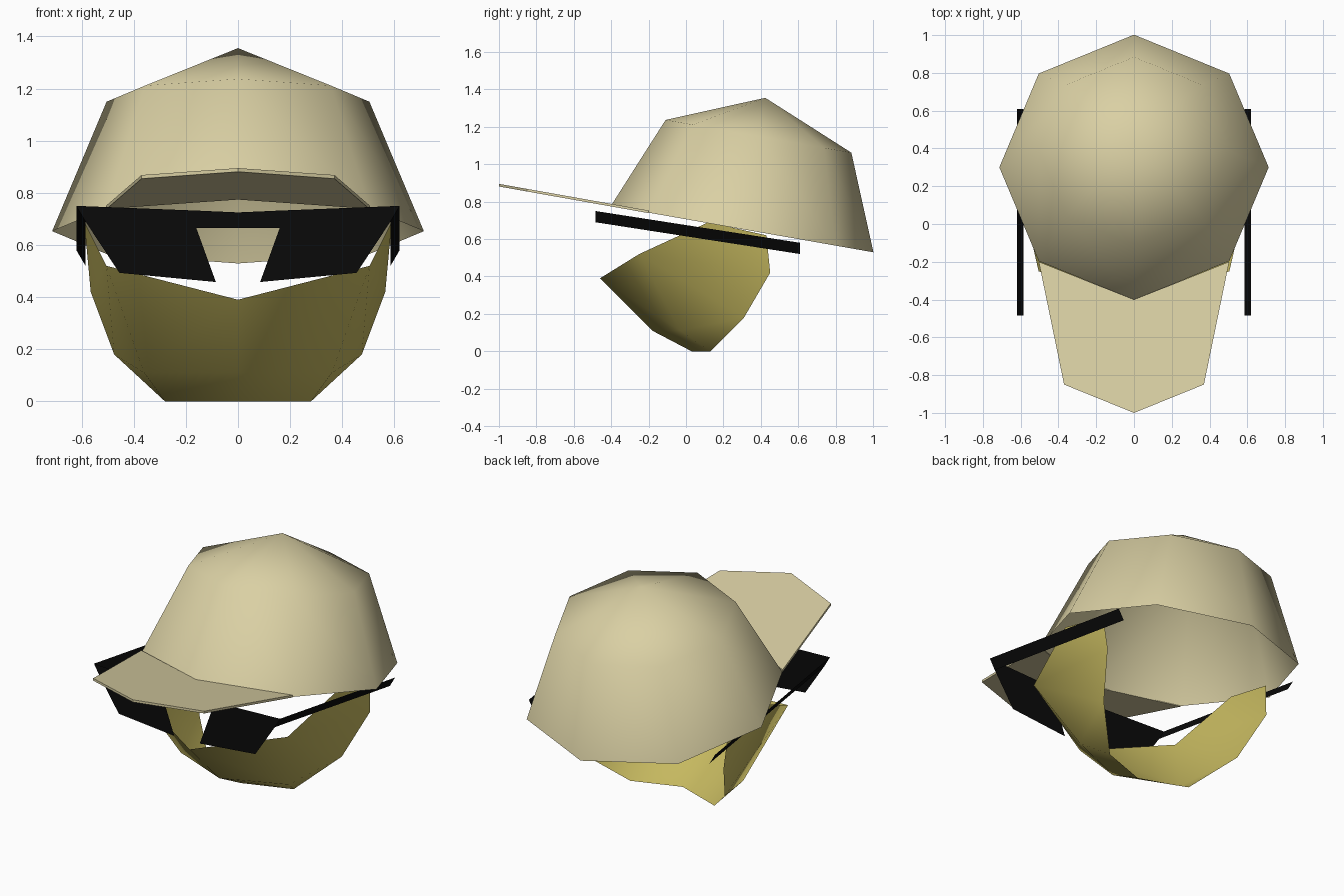
import bpy, bmesh, math
from mathutils import Matrix

if "Cube" in bpy.data.objects:
    bpy.data.objects.remove(bpy.data.objects["Cube"])


def material(name, rgb):
    m = bpy.data.materials.new(name)
    m.diffuse_color = (*rgb, 1)
    m.use_nodes = True
    m.node_tree.nodes["Principled BSDF"].inputs["Base Color"].default_value = m.diffuse_color
    return m


CLOTH = material("cream cloth", (0.70, 0.63, 0.37))
HAIR = material("yellow hair", (0.56, 0.48, 0.115))
BLACK = material("black plastic", (0.003, 0.003, 0.003))


def add_object(name, mesh, mat, angle=None, mirror=False):
    ob = bpy.data.objects.new(name, mesh)
    bpy.context.collection.objects.link(ob)
    mesh.materials.append(mat)
    if angle is not None:
        mesh.shade_smooth()
        mesh.set_sharp_from_angle(angle=math.radians(angle))
    if mirror:
        ob.modifiers.new("mirror", 'MIRROR')  # mirrors across x by default
    return ob


def half_shell(name, points, faces, mat, angle=None):
    """Right half of a symmetric sheet, mirrored to the left."""
    me = bpy.data.meshes.new(name)
    me.from_pydata(points, [], faces)
    me.update()
    return add_object(name, me, mat, angle, True)


# Cap crown: open half sphere with eight sides, tipped back ten degrees
bm = bmesh.new()
bmesh.ops.create_uvsphere(bm, u_segments=8, v_segments=4, radius=0.713)
bmesh.ops.delete(bm, geom=[v for v in bm.verts if v.co.z < -0.01], context='VERTS')
bm.transform(Matrix.Translation((0, 0.3, 0.653)) @ Matrix.Rotation(math.radians(-10), 4, 'X'))
me = bpy.data.meshes.new("cap_crown")
bm.to_mesh(me)
bm.free()
add_object("cap_crown", me, CLOTH, 60)

# Cap brim: thin slab following the same tilt as the rim
outline = [(0, -0.4), (-0.504, -0.2), (-0.37, -0.85), (0, -1), (0.37, -0.85), (0.504, -0.2)]
bm = bmesh.new()
base = bm.faces.new([bm.verts.new((x, y, 0.703 - 0.178 * y)) for x, y in outline])
ext = bmesh.ops.extrude_face_region(bm, geom=[base], use_keep_orig=True)
for v in ext["geom"]:
    if isinstance(v, bmesh.types.BMVert):
        v.co.z += 0.014
bmesh.ops.recalc_face_normals(bm, faces=bm.faces)
me = bpy.data.meshes.new("cap_brim")
bm.to_mesh(me)
bm.free()
add_object("cap_brim", me, CLOTH)

# Sunglasses front: flat sheet with bridge and lens
Y = -0.485
front = [(0, 0.725), (0.16, 0.732), (0.62, 0.75), (0.585, 0.69),
         (0.455, 0.493), (0.085, 0.458), (0.16, 0.665), (0, 0.665)]
half_shell("glasses_front", [(x, Y, z) for x, z in front],
           [(0, 7, 6, 1), (1, 6, 5, 4, 3, 2)], BLACK)

# Sunglasses temples: slanted ribbons running back
half_shell("glasses_temples",
           [(0.62, Y, 0.75), (0.585, Y, 0.69), (0.585, 0.61, 0.52), (0.62, 0.61, 0.58)],
           [(0, 1, 2, 3)], BLACK)

# Beard: open band from the chin up to the ears
beard = [(0, -0.46, 0.39), (0, -0.18, 0.11), (0, 0.03, 0),            # centre line
         (0.505, -0.25, 0.52), (0.36, -0.03, 0.11), (0.28, 0.13, 0),  # jaw crease
         (0.475, 0.31, 0.18), (0.565, 0.45, 0.42),                    # back edge
         (0.58, 0.43, 0.62), (0.59, 0.12, 0.69)]                      # ear edge
half_shell("beard", beard,
           [(0, 1, 4, 3), (1, 2, 5, 4), (3, 4, 6), (4, 5, 6), (3, 6, 7), (3, 7, 9), (7, 8, 9)],
           HAIR, 48)
